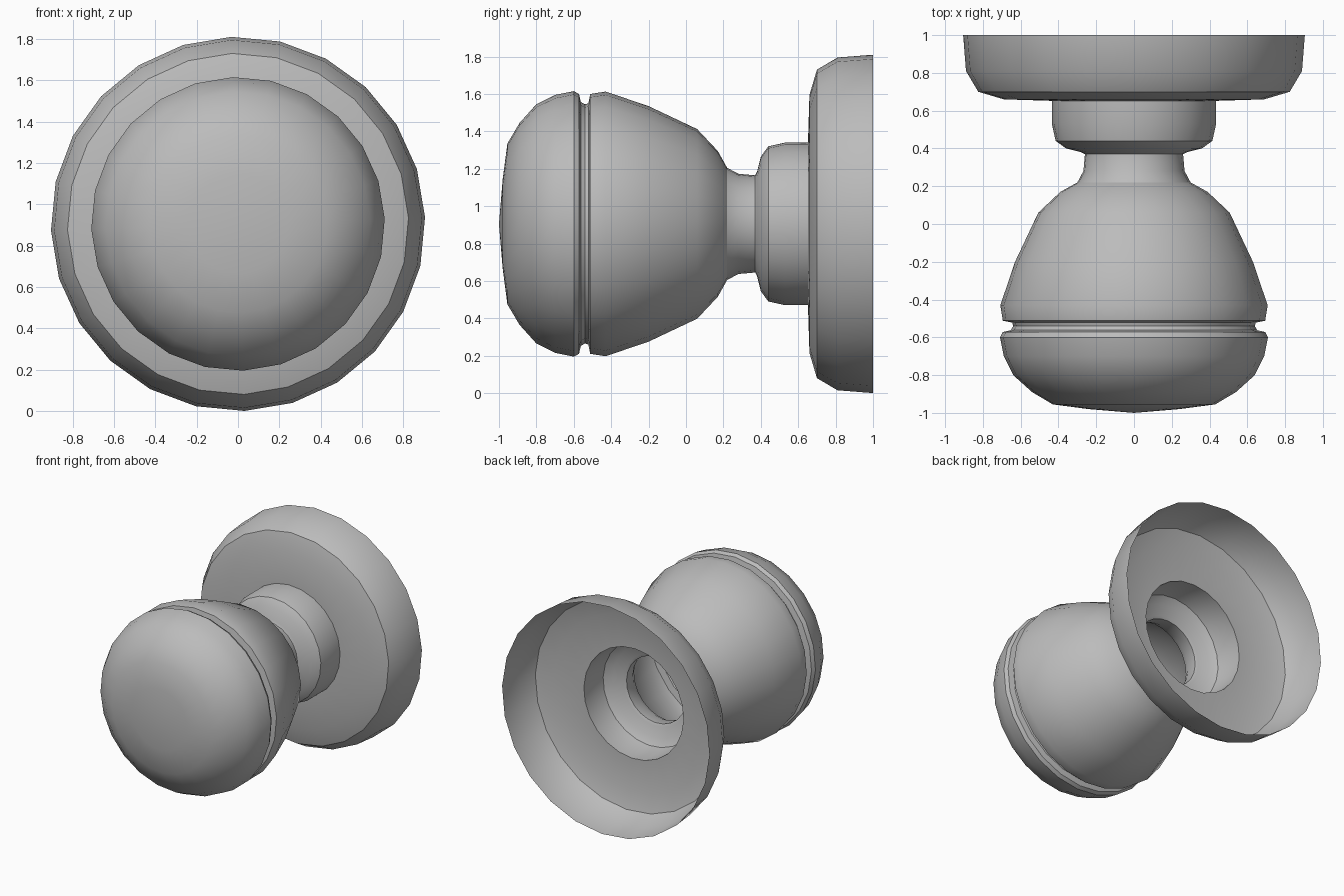
import bpy, bmesh, math

if "Cube" in bpy.data.objects:
    bpy.data.objects.remove(bpy.data.objects["Cube"])

SIDES = 24
CENTRE_Z = 0.905
TURN = math.radians(2)

metal = bpy.data.materials.new("satin grey metal")
metal.diffuse_color = (0.5, 0.5, 0.5, 1)
metal.use_nodes = True
metal.node_tree.nodes["Principled BSDF"].inputs["Base Color"].default_value = metal.diffuse_color


def lathe(name, profile):
    """Revolve (y, radius) points about the y axis; radius 0 makes a pole."""
    bm = bmesh.new()
    rings = []
    for y, r in profile:
        if r == 0:
            rings.append([bm.verts.new((0, y, CENTRE_Z))] * SIDES)
            continue
        ring = []
        for i in range(SIDES):
            a = TURN + 2 * math.pi * i / SIDES
            ring.append(bm.verts.new((r * math.cos(a), y, CENTRE_Z + r * math.sin(a))))
        rings.append(ring)
    for a, b in zip(rings, rings[1:]):
        for i in range(SIDES):
            j = (i + 1) % SIDES
            corners = [a[i], b[i], b[j]]
            if a[i] is not a[j]:
                corners.append(a[j])
            bm.faces.new(corners)
    mesh = bpy.data.meshes.new(name)
    bm.to_mesh(mesh)
    bm.free()
    mesh.materials.append(metal)
    ob = bpy.data.objects.new(name, mesh)
    bpy.context.collection.objects.link(ob)
    bpy.ops.object.select_all(action='DESELECT')
    ob.select_set(True)
    bpy.context.view_layer.objects.active = ob
    bpy.ops.object.shade_smooth_by_angle(angle=math.radians(32))
    return ob


# Domed grip with a groove round its widest part
lathe("knob_grip", [
    (-1.0, 0), (-0.98, 0.24), (-0.955, 0.43), (-0.89, 0.54), (-0.80, 0.64),
    (-0.70, 0.69), (-0.60, 0.71), (-0.572, 0.695), (-0.562, 0.652),
    (-0.54, 0.64), (-0.522, 0.645), (-0.512, 0.695), (-0.43, 0.708),
    (-0.20, 0.63), (0.06, 0.507), (0.17, 0.39), (0.22, 0.30)])

# Narrow neck and collar
lathe("neck_collar", [
    (0.22, 0.30), (0.28, 0.268), (0.37, 0.26), (0.38, 0.28), (0.40, 0.36),
    (0.44, 0.415), (0.53, 0.435), (0.652, 0.435)])

# Hollow mounting plate, open at the back
lathe("mounting_plate", [
    (0.652, 0.435), (0.66, 0.69), (0.70, 0.825), (0.81, 0.89), (1.0, 0.905)])
